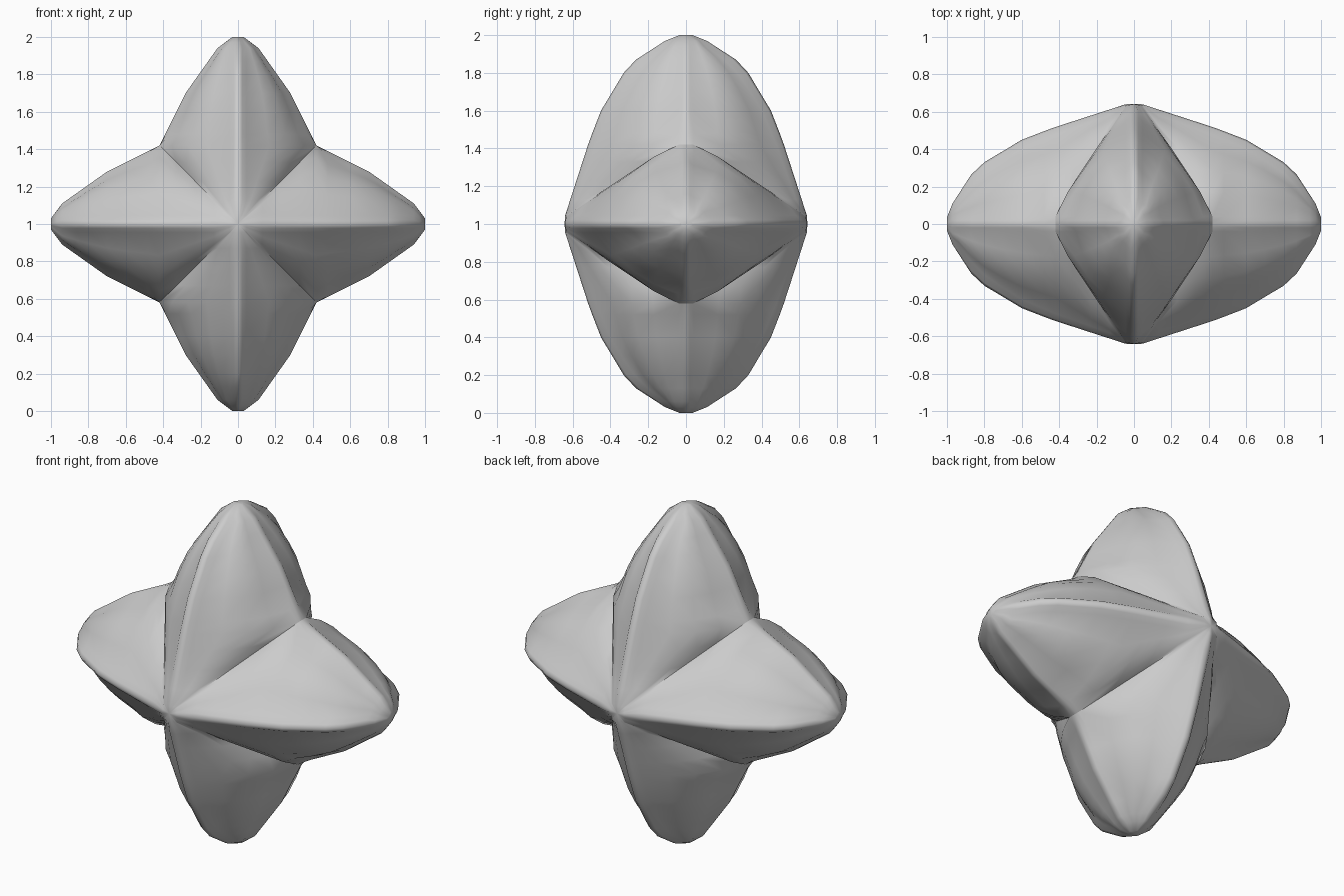
import bpy, bmesh, math
from mathutils import Matrix, Vector

cube = bpy.data.objects.get("Cube")
if cube:
    bpy.data.objects.remove(cube)

grey = bpy.data.materials.new("plain_grey")
grey.use_nodes = True
grey.diffuse_color = (0.6, 0.6, 0.6, 1)
grey.node_tree.nodes["Principled BSDF"].inputs["Base Color"].default_value = (0.6, 0.6, 0.6, 1)

# Arm outline: distance from the centre -> half depth, half width,
# valley depth and outward swell of the flanks
DEPTH = [(0, 0.643), (0.045, 0.64), (0.44, 0.512), (0.6, 0.45), (0.8, 0.33),
         (0.86, 0.28), (0.97, 0.11), (1, 0.035)]
WIDTH = [(0.42, 0.42), (0.7, 0.28), (0.94, 0.11), (1, 0.03)]
VALLEY = [(0, 0.643), (0.045, 0.633), (0.23, 0.355), (0.42, 0.04)]
SWELL = [(0, 0), (0.1, 0), (0.42, 0.048), (0.55, 0.058), (0.75, 0.045), (0.94, 0.012), (1, 0)]
VALLEY_END = 0.42
ROWS = [0, 0.045, 0.13, 0.23, 0.33, VALLEY_END, 0.48, 0.6, 0.7, 0.8, 0.87, 0.94, 0.97, 1]


def sample(table, t):
    for (a, p), (b, q) in zip(table, table[1:]):
        if t <= b:
            return p + (q - p) * (t - a) / (b - a)
    return table[-1][1]


def half_section(t):
    """Points from the ridge to the side edge of the arm, as (across, depth)."""
    d = sample(DEPTH, t)
    if t == 0:
        return [Vector((0, d))] * 9
    if t < VALLEY_END:
        w = t
        side = [Vector((t, sample(VALLEY, t)))] * 3
    else:
        # Side ridge, rounded once clear of the valley
        w = sample(WIDTH, t)
        r = min(0.04, d * 0.35)
        inset = min(1, (t - VALLEY_END) / 0.06) * min(0.02, w * 0.2)
        side = [Vector((w - inset, r)), Vector((w - inset * 0.25, r / 2)), Vector((w, 0))]
    edge = side[0]

    # Front ridge, rounded over the width r
    r = min(0.045, w * 0.4)
    top = d + 0.3 * r * min(1, (d - edge.y) / w)
    shoulder = Vector((r, top + (edge.y - top) * r / edge.x))
    soft = Vector((r / 2, d - 0.25 * (d - shoulder.y)))

    # Gently swollen flank between the two ridges
    along = edge - shoulder
    outward = Vector((-along.y, along.x)).normalized()
    flank = [shoulder + along * s + outward * sample(SWELL, t) * 4 * s * (1 - s)
             for s in (0.25, 0.5, 0.75)]
    return [Vector((0, d)), soft, shoulder] + flank + side


def add_arm(bm, angle):
    turn = Matrix.Translation((0, 0, 1)) @ Matrix.Rotation(angle, 4, "Y")
    for face_side in (-1, 1):
        grid = []
        for t in ROWS:
            half = half_section(t)
            full = [(-x, y) for x, y in reversed(half)] + half[1:]
            grid.append([bm.verts.new(turn @ Vector((x, y * face_side, t))) for x, y in full])
        for lo, hi in zip(grid, grid[1:]):
            for i in range(len(lo) - 1):
                bm.faces.new((lo[i], lo[i + 1], hi[i + 1], hi[i]))
        bm.faces.new(grid[-1])      # half of the blunt tip


# Four identical arms around the front-back axis, welded along their valleys
bm = bmesh.new()
for k in range(4):
    add_arm(bm, k * math.pi / 2)
bmesh.ops.remove_doubles(bm, verts=bm.verts, dist=0.0005)
bmesh.ops.dissolve_degenerate(bm, edges=bm.edges, dist=0.0005)
bmesh.ops.recalc_face_normals(bm, faces=bm.faces)

# Smooth ridges, crisp valleys
for f in bm.faces:
    f.smooth = True
for e in bm.edges:
    e.smooth = e.calc_face_angle_signed(0) > -0.5

mesh = bpy.data.meshes.new("four_armed_star")
bm.to_mesh(mesh)
bm.free()
mesh.materials.append(grey)
star = bpy.data.objects.new("four_armed_star", mesh)
bpy.context.collection.objects.link(star)
